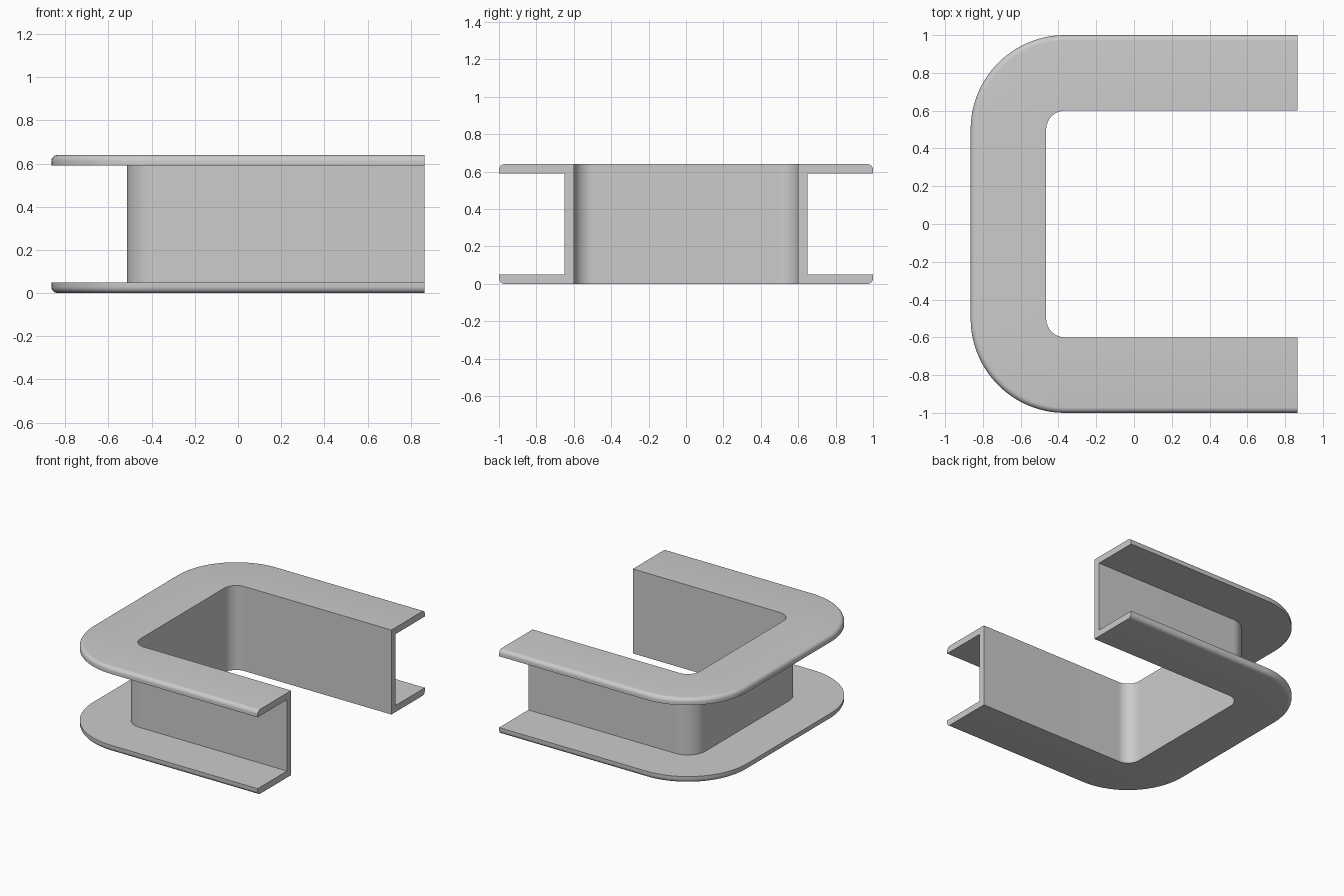
import bpy, bmesh
from math import sin, cos, pi, radians
from mathutils import Vector

cube = bpy.data.objects.get("Cube")
if cube:
    bpy.data.objects.remove(cube, do_unlink=True)

HEIGHT, WALL = 0.64, 0.05
INNER, OUTER, FILLET = 0.1, 0.5, 0.03
CORNER_X, CORNER_Y, END_X = -0.365, 0.5, 0.865
STEPS, FILLET_STEPS = 24, 6

# Channel cross-section: (distance from corner centre, height)
lower = [(INNER, 0.0)]
for i in range(FILLET_STEPS + 1):
    a = pi / 2 * i / FILLET_STEPS
    lower.append((OUTER - FILLET + FILLET * sin(a), FILLET - FILLET * cos(a)))
lower += [(OUTER, WALL), (INNER + WALL, WALL)]
profile = lower + [(r, HEIGHT - z) for r, z in reversed(lower)]

# U-shaped path: (centre, outward direction) stations
half = []
for i in range(STEPS + 1):
    a = pi / 2 * i / STEPS
    half.append((Vector((CORNER_X, -CORNER_Y, 0)), Vector((-sin(a), -cos(a), 0))))
half.insert(0, (Vector((END_X, -CORNER_Y, 0)), Vector((0, -1, 0))))
flip = Vector((1, -1, 1))
path = half + [(c * flip, d * flip) for c, d in reversed(half)]

# Sweep the section and close both ends
bm = bmesh.new()
rings = [[bm.verts.new(c + d * r + Vector((0, 0, z))) for r, z in profile]
         for c, d in path]
n = len(profile)
for a, b in zip(rings, rings[1:]):
    for i in range(n):
        j = (i + 1) % n
        bm.faces.new((a[i], a[j], b[j], b[i]))
bm.faces.new(rings[0])
bm.faces.new(rings[-1][::-1])
bmesh.ops.recalc_face_normals(bm, faces=bm.faces)

mesh = bpy.data.meshes.new("channel_frame")
bm.to_mesh(mesh)
bm.free()
frame = bpy.data.objects.new("channel_frame", mesh)
bpy.context.collection.objects.link(frame)

# Plain grey finish
grey = bpy.data.materials.new("plain_grey")
grey.use_nodes = True
colour = (0.6, 0.6, 0.6, 1)
grey.diffuse_color = colour
grey.node_tree.nodes["Principled BSDF"].inputs["Base Color"].default_value = colour
mesh.materials.append(grey)

bpy.ops.object.select_all(action="DESELECT")
frame.select_set(True)
bpy.context.view_layer.objects.active = frame
bpy.ops.object.shade_smooth_by_angle(angle=radians(30))
